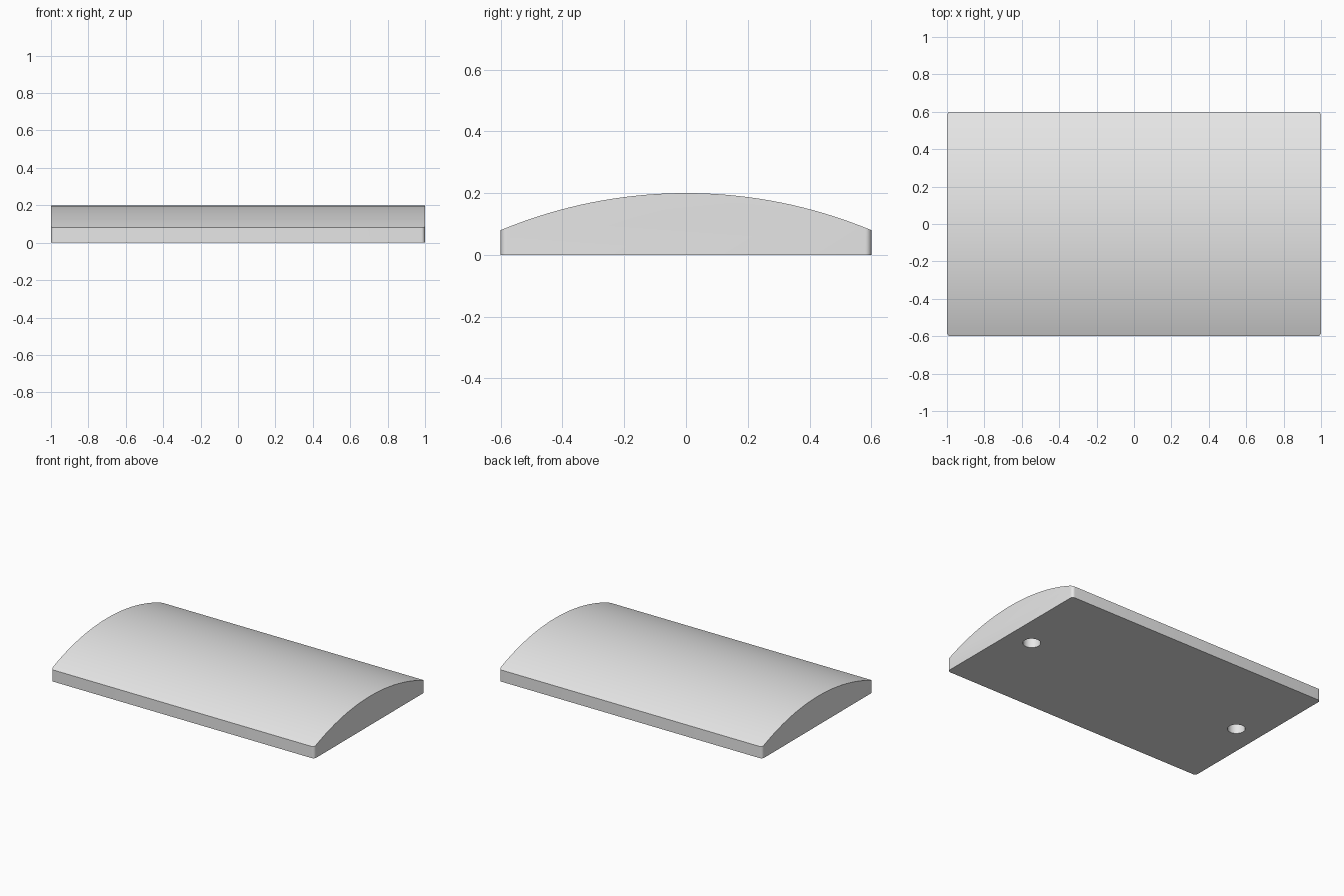
import bpy
import bmesh
import math
from mathutils import Matrix

default_cube = bpy.data.objects.get("Cube")
if default_cube:
    bpy.data.objects.remove(default_cube, do_unlink=True)

LENGTH, WIDTH, HEIGHT, EDGE_HEIGHT = 2.0, 1.2, 0.2, 0.08
CORNER_RADIUS = 0.02
HOLE_X, HOLE_RADIUS, HOLE_DEPTH = 0.825, 0.055, 0.12

grey = bpy.data.materials.new("plain grey")
grey.use_nodes = True
grey.diffuse_color = (0.8, 0.8, 0.8, 1)
grey.node_tree.nodes["Principled BSDF"].inputs["Base Color"].default_value = grey.diffuse_color


def add_object(name, bm):
    mesh = bpy.data.meshes.new(name)
    bm.to_mesh(mesh)
    bm.free()
    mesh.materials.append(grey)
    obj = bpy.data.objects.new(name, mesh)
    bpy.context.collection.objects.link(obj)
    return obj


def cylinder(name, radius, depth, segments, matrix):
    bm = bmesh.new()
    bmesh.ops.create_cone(bm, cap_ends=True, segments=segments, radius1=radius,
                          radius2=radius, depth=depth, matrix=matrix)
    cutter = add_object(name, bm)
    cutter.hide_render = True
    return cutter


def cut(target, cutter, operation):
    mod = target.modifiers.new(cutter.name, 'BOOLEAN')
    mod.operation = operation
    mod.solver = 'EXACT'
    mod.object = cutter
    bpy.ops.object.modifier_apply(modifier=mod.name)
    bpy.data.objects.remove(cutter, do_unlink=True)


# Block with rounded upright corners, left over-tall for the crown cut
bm = bmesh.new()
block_height = HEIGHT * 1.5
bmesh.ops.create_cube(bm, size=1, matrix=Matrix.Translation((0, 0, block_height / 2))
                      @ Matrix.Diagonal((LENGTH, WIDTH, block_height, 1)))
uprights = [e for e in bm.edges if abs(e.verts[0].co.z - e.verts[1].co.z) > 0.1]
bmesh.ops.bevel(bm, geom=uprights, offset=CORNER_RADIUS, segments=6, profile=0.5,
                affect='EDGES')
plate = add_object("domed_plate", bm)
bpy.ops.object.select_all(action='DESELECT')
plate.select_set(True)
bpy.context.view_layer.objects.active = plate

# Crowned top: a wide arc running along the length
rise = HEIGHT - EDGE_HEIGHT
arc_radius = ((WIDTH / 2) ** 2 + rise ** 2) / (2 * rise)
crown = cylinder("crown_cutter", arc_radius, LENGTH * 1.5, 256,
                 Matrix.Translation((0, 0, HEIGHT - arc_radius))
                 @ Matrix.Rotation(math.pi / 2, 4, 'Y'))
cut(plate, crown, 'INTERSECT')

# Blind mounting holes in the underside
for side in (-1, 1):
    hole = cylinder("hole_cutter", HOLE_RADIUS, HOLE_DEPTH * 2, 48,
                    Matrix.Translation((side * HOLE_X, 0, 0)))
    cut(plate, hole, 'DIFFERENCE')

bpy.ops.object.shade_smooth_by_angle(angle=math.radians(30))
